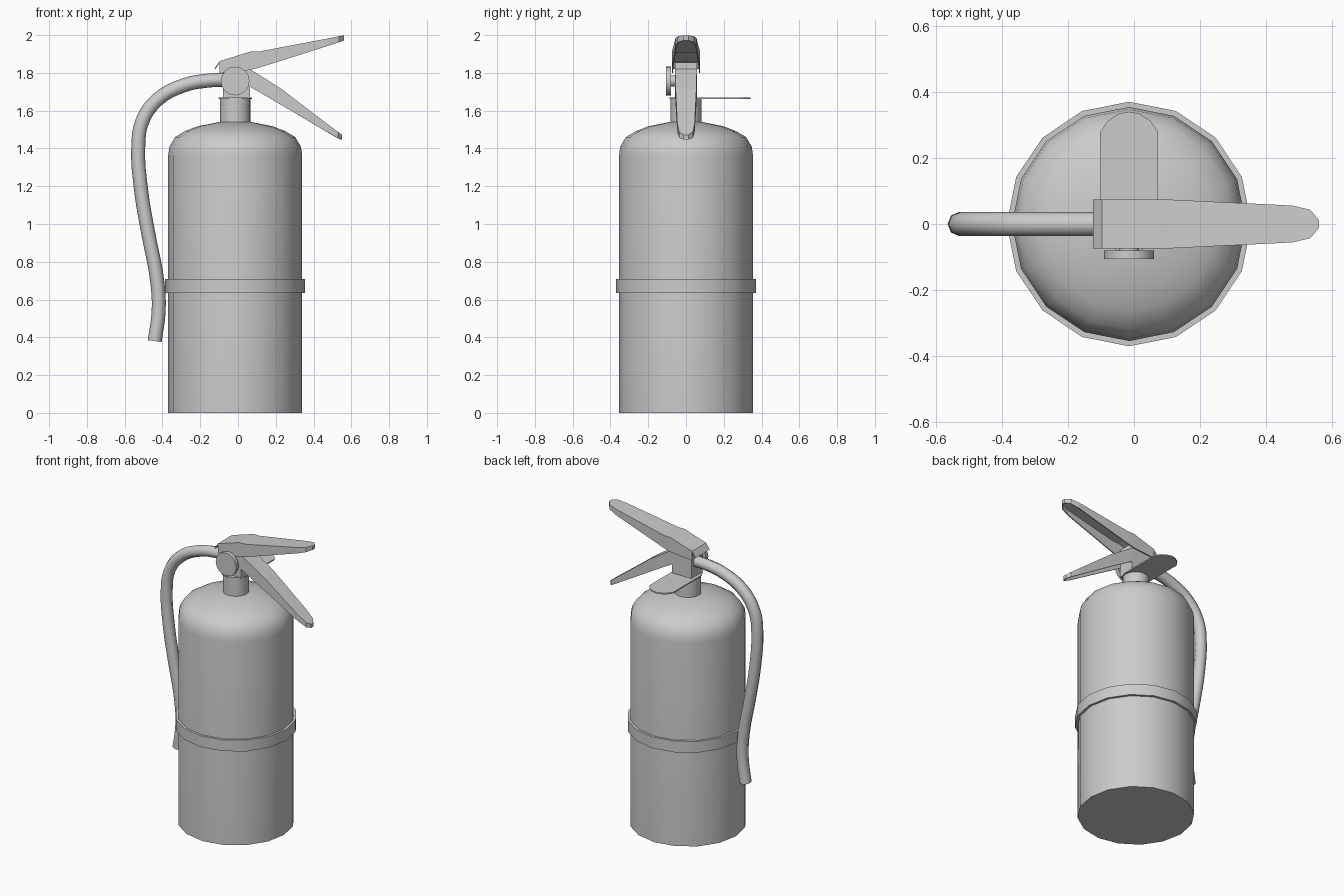
import bpy, bmesh
from math import sin, cos, pi, radians

if "Cube" in bpy.data.objects:
    bpy.data.objects.remove(bpy.data.objects["Cube"])

CX = -0.015  # shared axis of tank and valve


def add_mesh(name, verts, faces, smooth=None):
    me = bpy.data.meshes.new(name)
    me.from_pydata(verts, [], faces)
    ob = bpy.data.objects.new(name, me)
    bpy.context.collection.objects.link(ob)
    if smooth:
        bpy.ops.object.select_all(action='DESELECT')
        ob.select_set(True)
        bpy.context.view_layer.objects.active = ob
        bpy.ops.object.shade_smooth_by_angle(angle=radians(smooth))
    return ob


def lathe(name, profile, n=16, closed=False, smooth=40):
    """Spin (radius, z) points about the tank axis; cap the ends if not closed."""
    verts = [(CX + r * cos(2 * pi * i / n), r * sin(2 * pi * i / n), z)
             for r, z in profile for i in range(n)]
    m = len(profile)
    faces = []
    for k in range(m if closed else m - 1):
        a, b = k * n, (k + 1) % m * n
        faces += [(a + i, a + (i + 1) % n, b + (i + 1) % n, b + i) for i in range(n)]
    if not closed:
        faces += [tuple(reversed(range(n))), tuple(range((m - 1) * n, m * n))]
    return add_mesh(name, verts, faces, smooth)


def lever(name, stations, back=None):
    """Downward-open channel from (x, top, bottom, half width) stations."""
    verts, faces = [], []
    for x, t, b, w in stations:
        verts += [(x, -w, b), (x, -w, t), (x, w, t), (x, w, b)]
    for i in range(len(stations) - 1):
        a, c = 4 * i, 4 * i + 4
        faces += [(a + k, c + k, c + k + 1, a + k + 1) for k in range(3)]
    e = 4 * len(stations) - 4
    faces.append((e, e + 3, e + 2, e + 1))
    if back:  # bent lip at the rear edge
        w = stations[0][3]
        verts += [(back[0], -w, back[1]), (back[0], w, back[1])]
        faces.append((e + 4, 1, 2, e + 5))
    ob = add_mesh(name, verts, faces)
    s = ob.modifiers.new("thickness", 'SOLIDIFY')
    s.thickness, s.offset = 0.007, -1
    return ob


def prism(name, outline, z0, z1):
    n = len(outline)
    verts = [(x, y, z) for z in (z0, z1) for x, y in outline]
    faces = [tuple(reversed(range(n))), tuple(range(n, 2 * n))]
    faces += [(i, (i + 1) % n, n + (i + 1) % n, n + i) for i in range(n)]
    return add_mesh(name, verts, faces)


# Tank, band and neck
lathe("tank", [(0.355, 0), (0.355, 1.36), (0.348, 1.41), (0.318, 1.46), (0.265, 1.492),
               (0.20, 1.517), (0.085, 1.54)])
lathe("band", [(0.35, 0.635), (0.371, 0.635), (0.371, 0.71), (0.35, 0.71)], closed=True)
lathe("neck", [(0.081, 1.53), (0.081, 1.665)])

# Thin tag plate reaching to the back
R = 0.088
tag = [(CX + R * cos(a), R * sin(a)) for a in [pi + pi * i / 8 for i in range(9)]]
tag += [(CX + R, 0.28), (CX + 0.065, 0.313), (CX + 0.033, 0.334), (CX, 0.341),
        (CX - 0.033, 0.334), (CX - 0.065, 0.313), (CX - R, 0.28)]
prism("tag_plate", tag, 1.661, 1.669)

# Valve block
prism("valve_block", [(-0.08, -0.058), (0.063, -0.058), (0.063, 0.058), (-0.08, 0.058)],
      1.665, 1.855)

# Levers
lever("squeeze_lever", [(-0.097, 1.862, 1.80, 0.075), (0.063, 1.912, 1.815, 0.075),
                        (0.11, 1.913, 1.827, 0.074), (0.48, 1.983, 1.944, 0.056),
                        (0.535, 1.994, 1.962, 0.043), (0.561, 1.999, 1.972, 0.012)],
      back=(-0.124, 1.825))
lever("carry_handle", [(0.04, 1.835, 1.74, 0.058), (0.23, 1.715, 1.63, 0.055),
                       (0.47, 1.532, 1.488, 0.046), (0.53, 1.487, 1.455, 0.036),
                       (0.55, 1.472, 1.447, 0.012)])


# Pressure gauge with a short stem
def gauge_part(name, r, y0, y1):
    bm = bmesh.new()
    bmesh.ops.create_cone(bm, cap_ends=True, segments=16, radius1=r, radius2=r, depth=y1 - y0)
    vs = [(CX + v.co.x, (y0 + y1) / 2 - v.co.z, 1.757 + v.co.y) for v in bm.verts]
    bm.verts.index_update()
    fs = [tuple(v.index for v in f.verts) for f in bm.faces]
    bm.free()
    add_mesh(name, vs, fs, 40)


gauge_part("gauge", 0.076, -0.106, -0.08)
gauge_part("gauge_stem", 0.03, -0.085, -0.05)

# Hose
cu = bpy.data.curves.new("hose", 'CURVE')
cu.dimensions = '3D'
cu.bevel_depth, cu.bevel_resolution = 0.037, 2
cu.resolution_u, cu.use_fill_caps = 4, True
path = [(-0.06, 1.763), (-0.15, 1.76), (-0.29, 1.733), (-0.43, 1.655), (-0.508, 1.54),
        (-0.528, 1.41), (-0.513, 1.18), (-0.475, 0.95), (-0.428, 0.70), (-0.42, 0.54),
        (-0.441, 0.38)]
sp = cu.splines.new('BEZIER')
sp.bezier_points.add(len(path) - 1)
for p, (x, z) in zip(sp.bezier_points, path):
    p.co = (x, 0, z)
    p.handle_left_type = p.handle_right_type = 'AUTO'
sp.use_smooth = True
bpy.context.collection.objects.link(bpy.data.objects.new("hose", cu))
